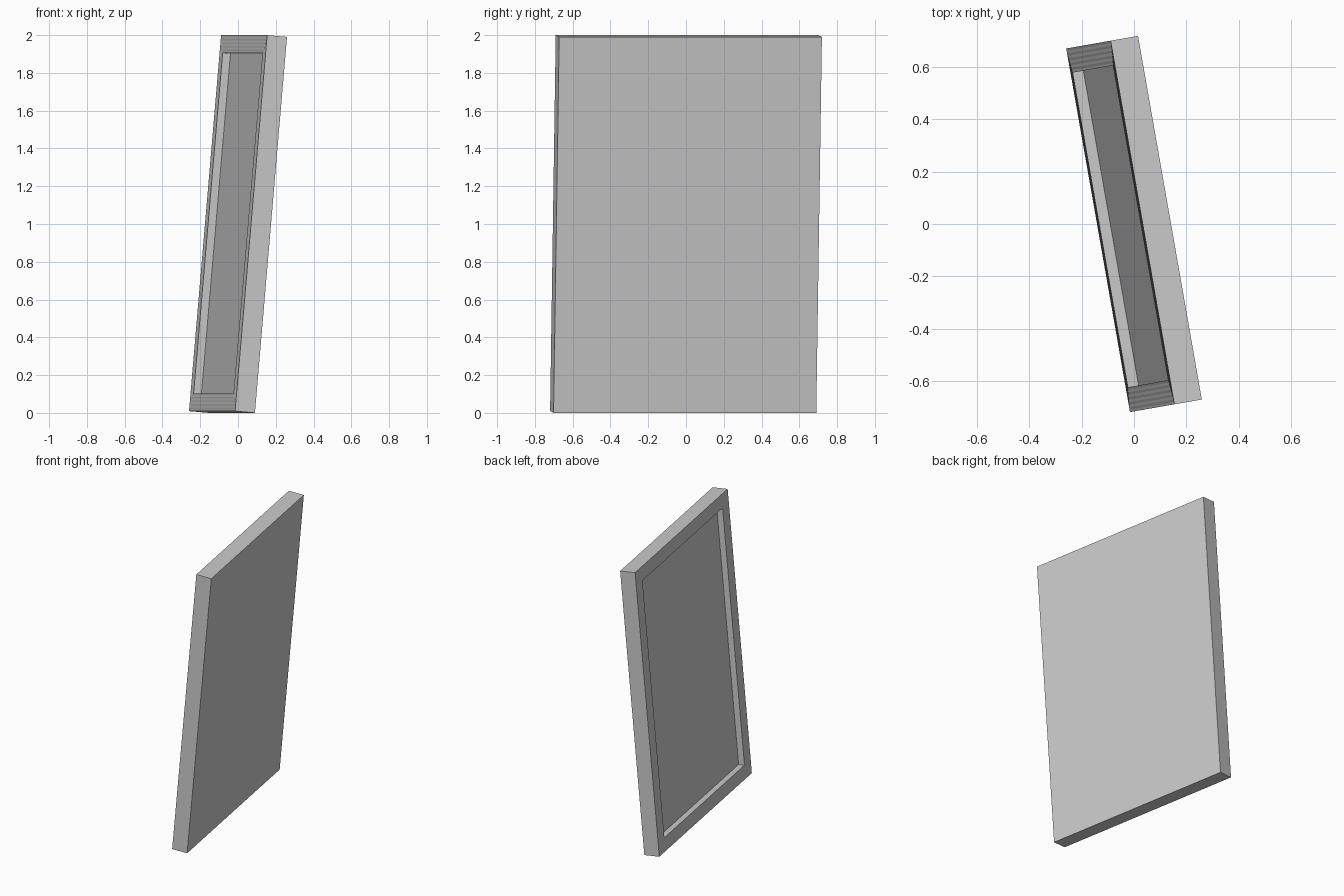
import bpy, bmesh
from math import radians
from mathutils import Matrix

if "Cube" in bpy.data.objects:
    bpy.data.objects.remove(bpy.data.objects["Cube"])

W, H, T = 1.412, 1.998, 0.107      # width, height, thickness
BORDER, RECESS = 0.095, 0.042      # rim width and depth of the recess
GROOVES, GROOVE_DEPTH = 5, 0.001   # faint ripples running round the rim

# Cross-section from the plain face round the outer edge to the recess floor: (inset, x)
section = [(0, T / 2), (0, -T / 2)]
step = BORDER / GROOVES
for i in range(GROOVES):
    section += [((i + 0.5) * step, -T / 2 + GROOVE_DEPTH), ((i + 1) * step, -T / 2)]
section.append((BORDER, -T / 2 + RECESS))

bm = bmesh.new()


def rectangle(inset, x):
    y, z = W / 2 - inset, H / 2 - inset
    return [bm.verts.new((x, sy * y, sz * z))
            for sy, sz in ((-1, -1), (1, -1), (1, 1), (-1, 1))]


# Nested rectangles joined into the framed panel
rings = [rectangle(*p) for p in section]
for a, b in zip(rings, rings[1:]):
    for i in range(4):
        j = (i + 1) % 4
        bm.faces.new((a[i], a[j], b[j], b[i]))
bm.faces.new(rings[0])
bm.faces.new(rings[-1])
bmesh.ops.recalc_face_normals(bm, faces=bm.faces)

# Lean back and turn slightly, then rest the lowest edge on the floor
bm.transform(Matrix.Rotation(radians(9.95), 4, 'Z') @ Matrix.Rotation(radians(4.95), 4, 'Y'))
low = min(v.co.z for v in bm.verts)
bm.transform(Matrix.Translation((0, 0, -low)))

mesh = bpy.data.meshes.new("framed_panel")
bm.to_mesh(mesh)
bm.free()
bpy.context.collection.objects.link(bpy.data.objects.new("framed_panel", mesh))
